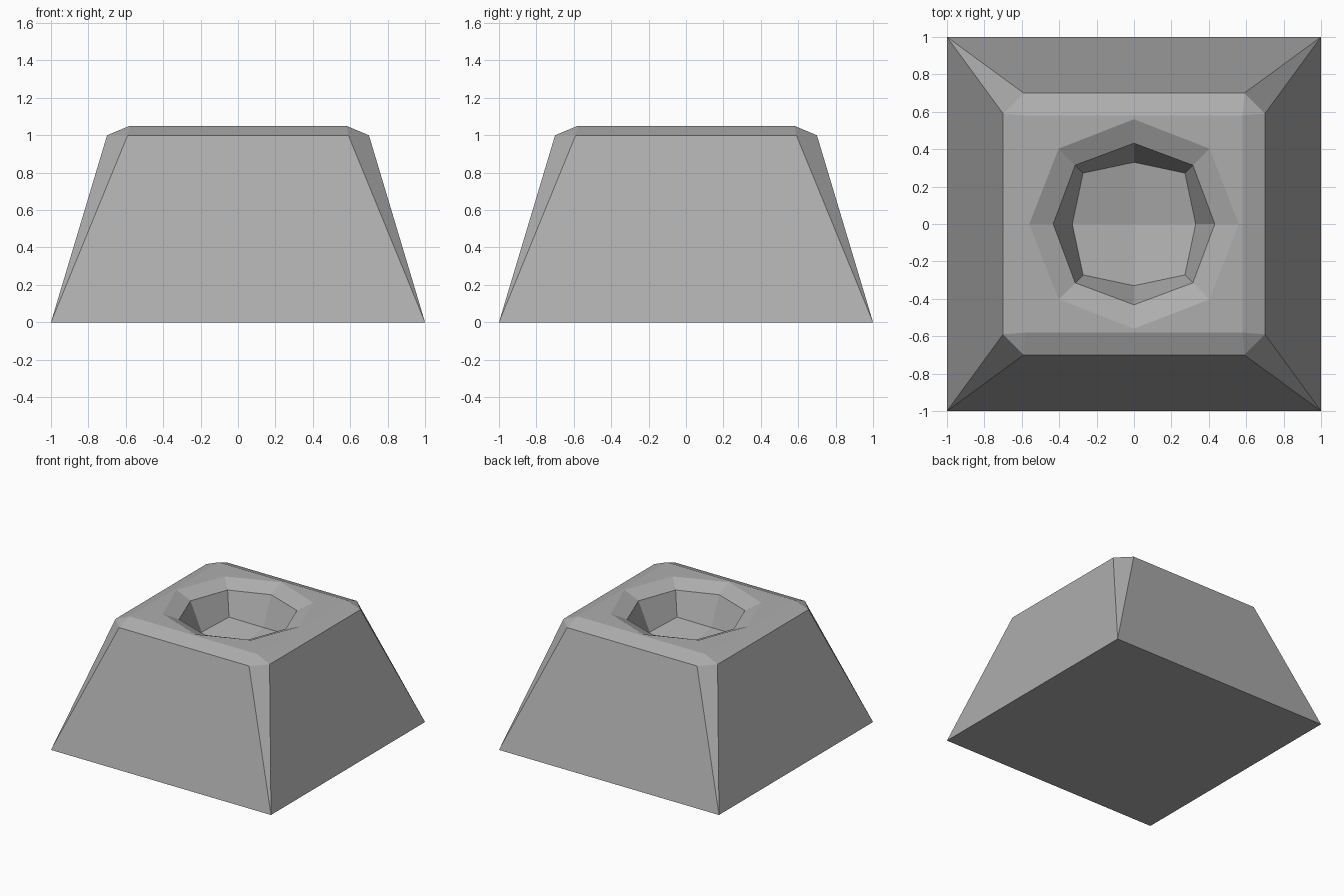
import bpy, bmesh, math

if "Cube" in bpy.data.objects:
    bpy.data.objects.remove(bpy.data.objects["Cube"])

bm = bmesh.new()


def square(r, z):
    return [bm.verts.new((x * r, y * r, z)) for x, y in ((1, 1), (-1, 1), (-1, -1), (1, -1))]


def octagon(r_diag, r_axis, z_diag, z_axis):
    # starts on the 45 degree diagonal, alternating diagonal and axis points
    pts = []
    for k in range(8):
        a = math.radians(45 + 45 * k)
        r, z = (r_diag, z_diag) if k % 2 == 0 else (r_axis, z_axis)
        pts.append(bm.verts.new((r * math.cos(a), r * math.sin(a), z)))
    return pts


# Outer body: base square, chamfered shoulder, top rim square
base = square(1.0, 0.0)
shoulder = []
for k in range(4):
    c, s = [(1, 0), (0, 1), (-1, 0), (0, -1)][k]
    for x, y in ((0.70, 0.59), (0.59, 0.70)):
        shoulder.append(bm.verts.new((x * c - y * s, x * s + y * c, 1.0)))
rim = square(0.58, 1.05)

# Crater: sloped lip, steep wall, dished floor
lip = octagon(0.57, 0.56, 1.05, 1.05)
throat = octagon(0.445, 0.432, 0.995, 0.995)
floor = octagon(0.385, 0.33, 0.80, 0.765)
centre = bm.verts.new((0, 0, 0.71))

bm.faces.new(base[::-1])
for i in range(4):
    j = (i + 1) % 4
    a0, a1, b0 = shoulder[2 * i], shoulder[2 * i + 1], shoulder[2 * j]
    bm.faces.new((base[i], base[j], b0, a1))      # big side
    bm.faces.new((base[i], a1, a0))               # corner sliver
    bm.faces.new((a1, b0, rim[j], rim[i]))        # top bevel
    bm.faces.new((a0, a1, rim[i]))                # bevel corner
    bm.faces.new((rim[i], rim[j], lip[2 * j], lip[2 * i + 1], lip[2 * i]))
    # floor quarter, from one axis point to the next
    bm.faces.new((centre, floor[2 * i - 1], floor[2 * i], floor[2 * i + 1]))
for outer, inner in ((lip, throat), (throat, floor)):
    for k in range(8):
        n = (k + 1) % 8
        bm.faces.new((outer[k], outer[n], inner[n], inner[k]))

bmesh.ops.recalc_face_normals(bm, faces=bm.faces)
mesh = bpy.data.meshes.new("block_with_crater")
bm.to_mesh(mesh)
bm.free()

grey = bpy.data.materials.new("grey")
grey.diffuse_color = (0.42, 0.42, 0.42, 1)
grey.use_nodes = True
grey.node_tree.nodes["Principled BSDF"].inputs["Base Color"].default_value = grey.diffuse_color
mesh.materials.append(grey)
bpy.context.collection.objects.link(bpy.data.objects.new("block_with_crater", mesh))
